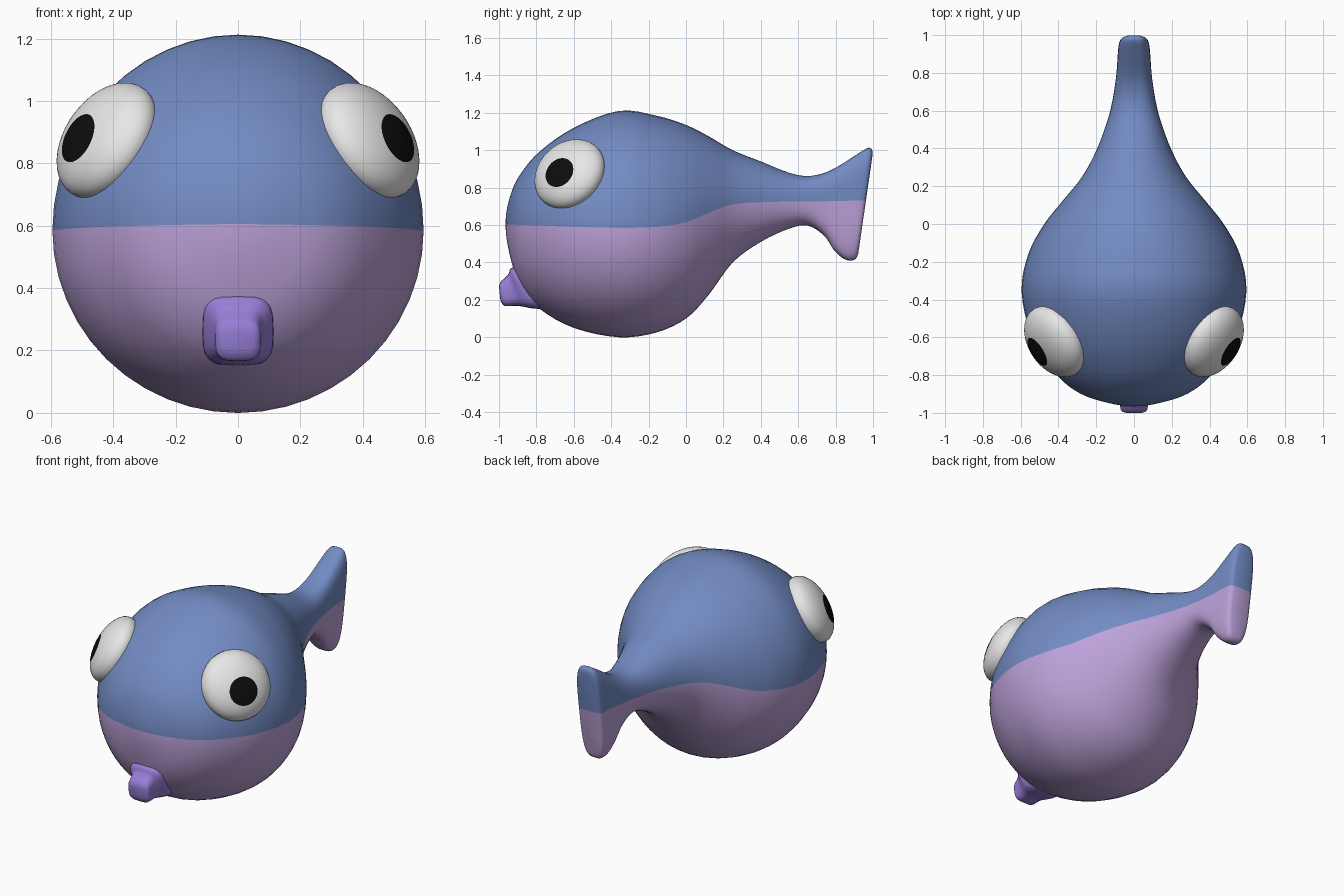
import bpy, bmesh, math
from mathutils import Vector, Matrix

if "Cube" in bpy.data.objects:
    bpy.data.objects.remove(bpy.data.objects["Cube"])


def material(name, rgb):
    m = bpy.data.materials.new(name)
    m.diffuse_color = (*rgb, 1)
    m.use_nodes = True
    m.node_tree.nodes["Principled BSDF"].inputs["Base Color"].default_value = m.diffuse_color
    return m


BLUE = material("blue back", (0.17, 0.26, 0.55))
PINK = material("lilac belly", (0.50, 0.36, 0.69))
PURPLE = material("purple lips", (0.31, 0.21, 0.68))
WHITE = material("eye white", (0.80, 0.80, 0.80))
BLACK = material("pupil black", (0.004, 0.004, 0.004))


def finish(name, bm, mats, angle):
    bmesh.ops.recalc_face_normals(bm, faces=bm.faces[:])
    me = bpy.data.meshes.new(name)
    bm.to_mesh(me)
    bm.free()
    for m in mats:
        me.materials.append(m)
    ob = bpy.data.objects.new(name, me)
    bpy.context.collection.objects.link(ob)
    bpy.context.view_layer.objects.active = ob
    ob.select_set(True)
    bpy.ops.object.shade_smooth_by_angle(angle=math.radians(angle))
    ob.select_set(False)
    return ob


def spline(rows, first, steps):
    """Catmull-Rom through rows of numbers, with a phantom row before the first."""
    pts = [first] + rows + [rows[-1]]
    out = []
    for i in range(1, len(pts) - 2):
        for k in range(steps):
            t = k / steps
            out.append([0.5 * (2 * b + (c - a) * t + (2 * a - 5 * b + 4 * c - d) * t * t
                               + (3 * b - a - 3 * c + d) * t ** 3)
                        for a, b, c, d in zip(*pts[i - 1:i + 3])])
    return out + [rows[-1]]


def loft(rings, split=False):
    """Skin closed rings; with split, the lower half of each ring gets slot 1."""
    bm = bmesh.new()
    vs = [[bm.verts.new(p) for p in r] for r in rings]
    n = len(rings[0])
    for a, b in zip(vs, vs[1:]):
        for j in range(n):
            f = bm.faces.new((a[j], a[(j + 1) % n], b[(j + 1) % n], b[j]))
            f.material_index = int(split and j >= n // 2)
    for r in (vs[0], vs[-1]):
        bm.faces.new(r[:n // 2 + 1])
        bm.faces.new(r[n // 2:] + r[:1]).material_index = int(split)
    return bm


def power(v, e):
    return math.copysign(abs(v) ** (2 / e), v)


# Body and tail: y, slant, bottom z, top z, half width, colour line z, roundness
body = [
    [-0.965, 0, 0.597, 0.613, 0.008, 0.605, 2],
    [-0.935, 0, 0.41, 0.77, 0.185, 0.603, 2],
    [-0.88, 0, 0.265, 0.88, 0.315, 0.60, 2],
    [-0.78, 0, 0.15, 0.995, 0.425, 0.597, 2],
    [-0.60, 0, 0.05, 1.12, 0.54, 0.59, 2],
    [-0.36, 0, 0.00, 1.21, 0.595, 0.585, 2],
    [-0.16, 0, 0.025, 1.185, 0.56, 0.59, 2],
    [0.00, 0, 0.10, 1.135, 0.475, 0.615, 2],
    [0.12, 0, 0.225, 1.075, 0.38, 0.665, 2],
    [0.25, 0, 0.40, 1.0, 0.275, 0.71, 2],
    [0.40, 0, 0.51, 0.94, 0.195, 0.722, 2.1],
    [0.55, 0, 0.58, 0.88, 0.14, 0.725, 2.3],
    [0.65, 0, 0.597, 0.862, 0.115, 0.725, 2.6],
    [0.74, 0.02, 0.545, 0.88, 0.10, 0.727, 3],
    [0.81, 0.07, 0.465, 0.92, 0.092, 0.728, 3.3],
    [0.88, 0.12, 0.42, 0.975, 0.087, 0.73, 3.5],
    [0.93, 0.145, 0.41, 1.012, 0.082, 0.73, 3.5],
    [0.953, 0.145, 0.42, 1.005, 0.074, 0.73, 3.5],
    [0.962, 0.145, 0.445, 0.98, 0.058, 0.73, 3.5],
]
phantom = list(body[1])
phantom[2], phantom[3], phantom[4] = 0.77, 0.41, -0.185
N = 48
rings = []
for y, slant, zb, zt, w, s, e in spline(body, phantom, 4):
    ring = []
    for j in range(N):
        a = 2 * math.pi * j / N
        up = power(math.sin(a), e) if j % (N // 2) else 0
        z = s + up * ((zt - s) if up > 0 else (s - zb))
        ring.append((w * power(math.cos(a), e), y + slant * (z - s), z))
    rings.append(ring)
finish("body", loft(rings, True), [BLUE, PINK], 60)

# Lips: top y, top z, bottom y, bottom z, half width
lips = [
    [-0.88, 0.38, -0.76, 0.15, 0.112],
    [-0.935, 0.37, -0.825, 0.155, 0.112],
    [-0.948, 0.34, -0.90, 0.168, 0.082],
    [-0.97, 0.315, -0.945, 0.166, 0.074],
    [-0.992, 0.295, -0.975, 0.17, 0.07],
    [-1.0, 0.27, -0.992, 0.195, 0.052],
]
rings = []
for ty, tz, by, bz, w in spline(lips, lips[0], 3):
    ring = []
    for j in range(24):
        a = 2 * math.pi * j / 24
        k = 0.5 + 0.5 * power(math.sin(a), 3.5)
        ring.append((w * power(math.cos(a), 3.5), by + (ty - by) * k, bz + (tz - bz) * k))
    rings.append(ring)
finish("lips", loft(rings), [PURPLE], 60)

# Eyes: flattened spheres whose pole, and so the round pupil, sits off centre
normal = Vector((0.73, -0.47, 0.50)).normalized()
frame = normal.to_track_quat('Z', 'Y').to_matrix()
tangent = frame.transposed() @ Vector((0.024, -0.010, -0.045))
pole = Vector((tangent.x / 0.205, tangent.y / 0.205, 0.97)).normalized()
shape = (Matrix.Translation((0.42, -0.622, 0.873)) @ frame.to_4x4()
         @ Matrix.Diagonal((0.205, 0.205, 0.11, 1))
         @ pole.to_track_quat('Z', 'Y').to_matrix().to_4x4())
for side, name in ((1, "right_eye"), (-1, "left_eye")):
    bm = bmesh.new()
    bmesh.ops.create_uvsphere(bm, u_segments=40, v_segments=22, radius=1)
    for f in bm.faces:
        f.material_index = int(f.calc_center_median().z > math.cos(math.radians(25)))
    bm.transform(Matrix.Diagonal((side, 1, 1, 1)) @ shape)
    finish(name, bm, [WHITE, BLACK], 60)
